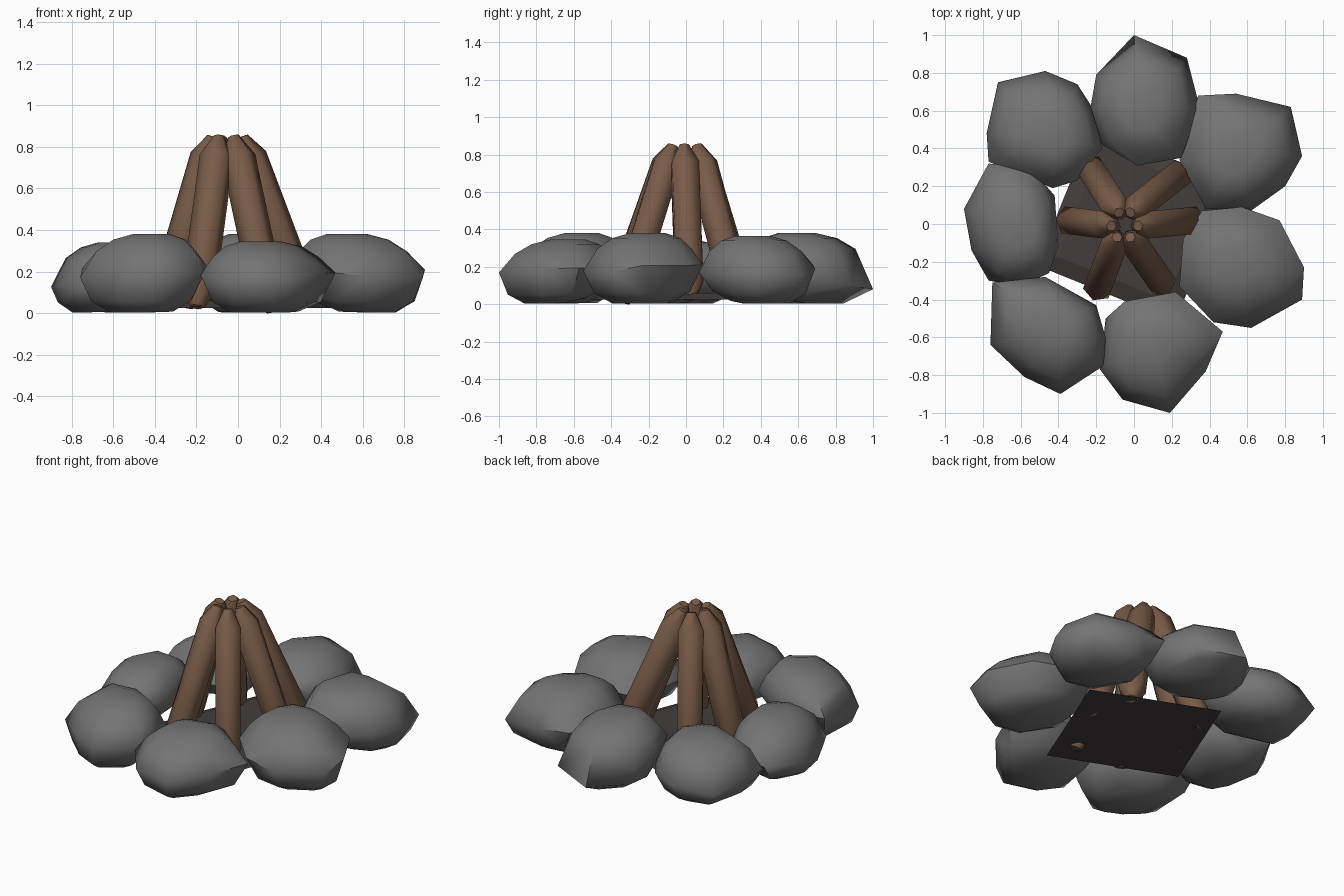
import bpy, bmesh, math, random
from mathutils import Vector

if "Cube" in bpy.data.objects:
    bpy.data.objects.remove(bpy.data.objects["Cube"])

random.seed(4)


def material(name, rgb):
    m = bpy.data.materials.new(name)
    m.diffuse_color = (*rgb, 1)
    m.use_nodes = True
    m.node_tree.nodes["Principled BSDF"].inputs["Base Color"].default_value = m.diffuse_color
    return m


STONE = material("grey stone", (0.175, 0.175, 0.175))
WOOD = material("brown wood", (0.19, 0.105, 0.063))
ASH = material("dark ash", (0.055, 0.048, 0.046))


def finish(bm, name, mat, angle):
    bmesh.ops.recalc_face_normals(bm, faces=bm.faces)
    me = bpy.data.meshes.new(name)
    bm.to_mesh(me)
    bm.free()
    me.materials.append(mat)
    ob = bpy.data.objects.new(name, me)
    bpy.context.collection.objects.link(ob)
    bpy.ops.object.select_all(action='DESELECT')
    ob.select_set(True)
    bpy.context.view_layer.objects.active = ob
    bpy.ops.object.shade_smooth_by_angle(angle=math.radians(angle))
    return ob


def rock(name, height, mid, tilt, outline):
    """Boulder: hull of a plan outline at mid height, with shrunken rings whose peak leans to the fire."""
    bm = bmesh.new()
    pts = [Vector(p) for p in outline]
    c = sum(pts, Vector((0, 0))) / len(pts)
    out = c.normalized()
    # each ring: height fraction, plan scale, outward shift
    for z, s, shift in ((0.01, 0.5, 0.03), (0.15, 0.8, 0.02), (mid, 1.0, 0),
                        (0.78, 0.79, -0.015), (0.93, 0.57, -0.03), (1.0, 0.3, -0.04)):
        for p in pts:
            q = c + (p - c) * s + out * shift
            zz = height * z
            if s == 1:
                zz += random.uniform(-0.03, 0.03) - tilt * out.dot(p - c)
            elif z < 0.5:    # inner underside is lifted
                zz += 0.03 * max(0, -out.dot(p - c)) / 0.3
            bm.verts.new((q.x, q.y, zz))
    bmesh.ops.convex_hull(bm, input=bm.verts)
    loose = [v for v in bm.verts if not v.link_faces]
    bmesh.ops.delete(bm, geom=loose, context='VERTS')
    finish(bm, name, STONE, 55)


def log(name, base, tip, z0=0.03, r=0.083, sides=6):
    """Six-sided log with both ends chamfered to a small cap."""
    bm = bmesh.new()
    a, b = Vector((*base, z0)), Vector((*tip, 0.85))
    axis = (b - a).normalized()
    u = axis.cross(Vector((-axis.y, axis.x, 0))).normalized()
    v = axis.cross(u)
    rings = []
    for t, k in ((0, 0.4), (0.1, 1), (0.88, 1), (1, 0.34)):
        c = a.lerp(b, t)
        rings.append([bm.verts.new(c + (u * math.cos(i * math.tau / sides)
                                        + v * math.sin(i * math.tau / sides)) * r * k)
                      for i in range(sides)])
    for lo, hi in zip(rings, rings[1:]):
        for i in range(sides):
            j = (i + 1) % sides
            bm.faces.new((lo[i], lo[j], hi[j], hi[i]))
    bm.faces.new(rings[0])
    bm.faces.new(rings[-1])
    finish(bm, name, WOOD, 62)


# Ring of seven stones
rock("stone_back", 0.38, 0.5, 0.25,
     [(0, 1), (.28, .88), (.35, .61), (.25, .35), (.02, .31), (-.17, .42), (-.23, .62), (-.2, .79)])
rock("stone_back_right", 0.365, 0.5, 0.06,
     [(.54, .69), (.83, .62), (.89, .36), (.8, .2), (.62, .07), (.38, .08), (.24, .34), (.34, .68)])
rock("stone_front_right", 0.38, 0.5, 0.0,
     [(.57, .09), (.77, .02), (.9, -.23), (.89, -.4), (.62, -.55), (.42, -.52), (.24, -.33),
      (.26, -.08), (.36, .07)])
rock("stone_front", 0.345, 0.54, 0.05,
     [(.22, -.36), (.47, -.57), (.38, -.78), (.19, -1), (-.06, -.93), (-.18, -.77), (-.15, -.5),
      (-.05, -.41)])
rock("stone_front_left", 0.38, 0.5, 0.08,
     [(-.75, -.31), (-.47, -.28), (-.2, -.43), (-.15, -.6), (-.16, -.75), (-.39, -.9), (-.58, -.81),
      (-.76, -.64)])
rock("stone_left", 0.34, 0.48, 0.12,
     [(-.9, .08), (-.77, .32), (-.55, .3), (-.42, .15), (-.4, -.12), (-.45, -.26), (-.6, -.33),
      (-.77, -.3), (-.86, -.14)])
rock("stone_back_left", 0.345, 0.48, 0.08,
     [(-.72, .75), (-.47, .81), (-.3, .74), (-.21, .6), (-.17, .4), (-.3, .23), (-.43, .19),
      (-.77, .33), (-.78, .48)])

# Six leaning logs meeting near the top
log("log_right", (.33, .02), (.02, -.01))
log("log_back_right", (.26, .28), (-.02, .06))
log("log_back_left", (-.24, .31), (-.08, .06))
log("log_left", (-.36, .02), (-.12, -.01))
log("log_front_left", (-.2, -.36), (-.09, -.07))
log("log_front_right", (.16, -.33), (-.02, -.07), z0=0.01)

# Low square bed of ash, turned under the logs
bm = bmesh.new()
rows = [[bm.verts.new((d * math.cos(math.radians(23 + 90 * i)),
                       d * math.sin(math.radians(23 + 90 * i)), z)) for i in range(4)]
        for d, z in ((0.56, 0.025), (0.44, 0.06))]
for i in range(4):
    j = (i + 1) % 4
    bm.faces.new((rows[0][i], rows[0][j], rows[1][j], rows[1][i]))
bm.faces.new(rows[0])
bm.faces.new(rows[1])
finish(bm, "ash_bed", ASH, 20)
